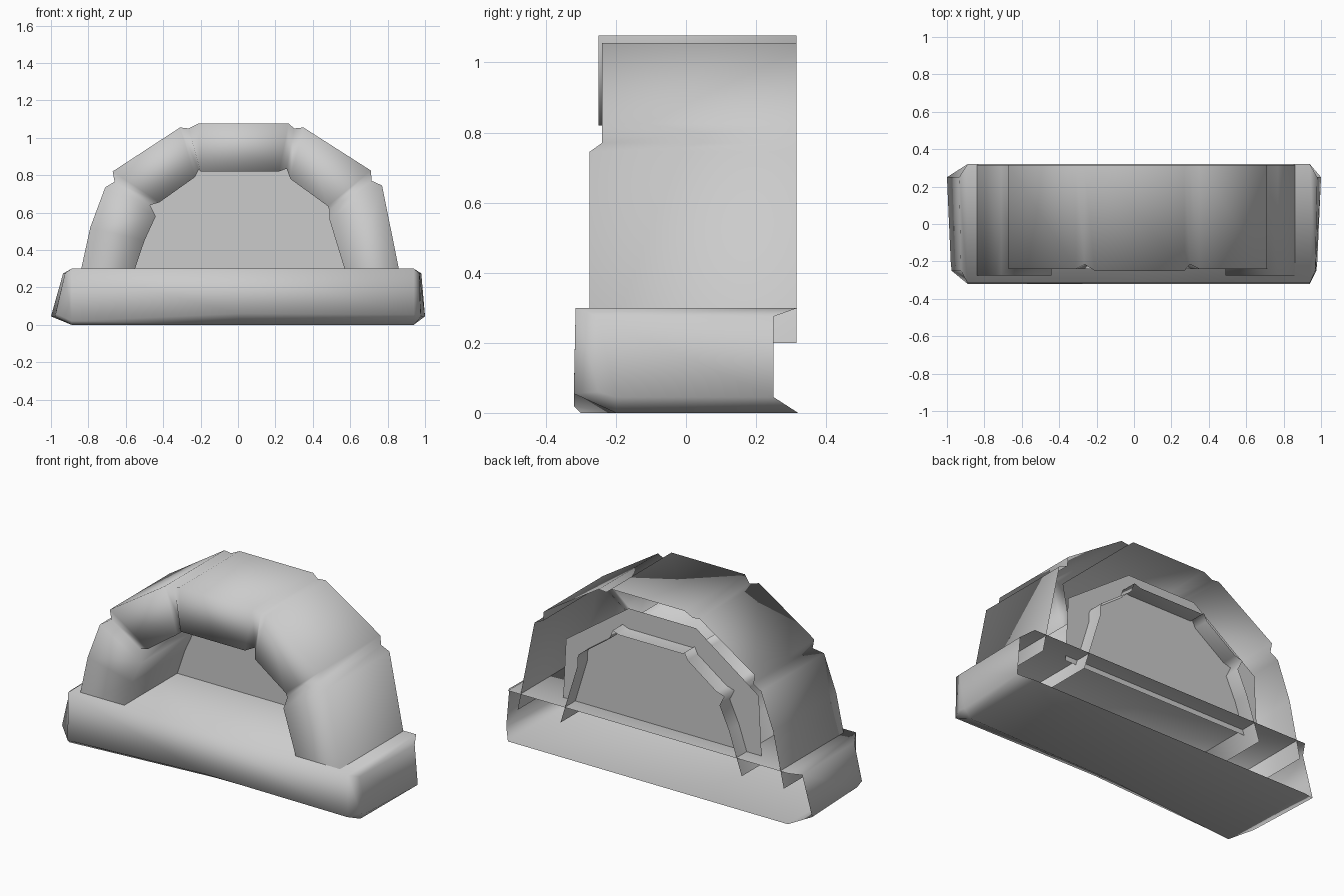
import bpy, bmesh

cube = bpy.data.objects.get("Cube")
if cube:
    bpy.data.objects.remove(cube, do_unlink=True)

stone = bpy.data.materials.new("grey_stone")
stone.use_nodes = True
GREY = (0.6, 0.6, 0.6, 1)
stone.diffuse_color = GREY
stone.node_tree.nodes["Principled BSDF"].inputs["Base Color"].default_value = GREY

BACK = 0.315


def loft(name, loops, caps=False):
    """Skin open cross-sections into a smooth shell that is open at the back."""
    bm = bmesh.new()
    rows = [[bm.verts.new(p) for p in loop] for loop in loops]
    for a, b in zip(rows, rows[1:]):
        for i in range(len(a) - 1):
            bm.faces.new((a[i], a[i + 1], b[i + 1], b[i]))
    if caps:
        bm.faces.new(rows[0][::-1])
        bm.faces.new(rows[-1])
    for f in bm.faces:
        f.smooth = True
    bmesh.ops.recalc_face_normals(bm, faces=bm.faces)
    # The front wall must face -y
    front = min(bm.faces, key=lambda f: f.calc_center_median().y)
    if front.normal.y > 0:
        bmesh.ops.reverse_faces(bm, faces=bm.faces)
    return finish(name, bm)


def finish(name, bm):
    mesh = bpy.data.meshes.new(name)
    bm.to_mesh(mesh)
    bm.free()
    mesh.materials.append(stone)
    obj = bpy.data.objects.new(name, mesh)
    bpy.context.collection.objects.link(obj)
    return obj


# Base slab: cross-sections along x, lower front edge cut by (depth, height)
def slab_loop(x, depth, height):
    return [(x, 0.32, 0.3), (x, -0.315, 0.3), (x, -0.32, height),
            (x, -0.32 + depth, 0), (x, 0.32, 0)]


def slab_end(side, lean):
    return [(side * (1 - lean), 0.25, 0.275), (side * (0.99 - lean), -0.25, 0.275),
            (side * 0.975, -0.25, 0.06), (side * 0.98, -0.2, 0.045),
            (side, 0.25, 0.045)]


loft("base_slab", [slab_end(-1, 0.065),
                   slab_loop(-0.89, 0.02, 0.02),
                   slab_loop(0, 0.1, 0.06),
                   slab_loop(0.94, 0.12, 0.055),
                   slab_end(1, 0.02)], caps=True)

# Arch: outer x, z, inner x, z and front depth at each station, pinched at joints
stations = [
    (-0.86, 0.2, -0.585, 0.2, 0.275),
    (-0.79, 0.52, -0.5, 0.45, 0.275),
    (-0.71, 0.735, -0.44, 0.58, 0.275),
    (-0.66, 0.765, -0.47, 0.64, 0.24),
    (-0.67, 0.82, -0.42, 0.655, 0.24),
    (-0.31, 1.055, -0.23, 0.79, 0.24),
    (-0.265, 1.05, -0.21, 0.83, 0.215),
    (-0.21, 1.077, -0.2, 0.82, 0.25),
    (0.27, 1.077, 0.22, 0.82, 0.25),
    (0.3, 1.05, 0.26, 0.835, 0.215),
    (0.35, 1.055, 0.28, 0.78, 0.24),
    (0.71, 0.825, 0.48, 0.635, 0.24),
    (0.715, 0.77, 0.49, 0.61, 0.24),
    (0.77, 0.745, 0.49, 0.56, 0.275),
    (0.88, 0.2, 0.6, 0.2, 0.275),
]
loft("stone_arch", [[(ox, BACK, oz), (ox, -d, oz), (ix, -d, iz), (ix, BACK, iz)]
                    for ox, oz, ix, iz, d in stations])

# Flat panel closing the hearth, wider than the opening
half = [(0.65, 0.27), (0.63, 0.65), (0.22, 0.94)]
outline = half + [(-x, z) for x, z in reversed(half)]
bm = bmesh.new()
panel = bm.faces.new([bm.verts.new((x, 0.22, z)) for x, z in outline])
panel.normal_update()
if panel.normal.y > 0:
    panel.normal_flip()
finish("back_panel", bm)
